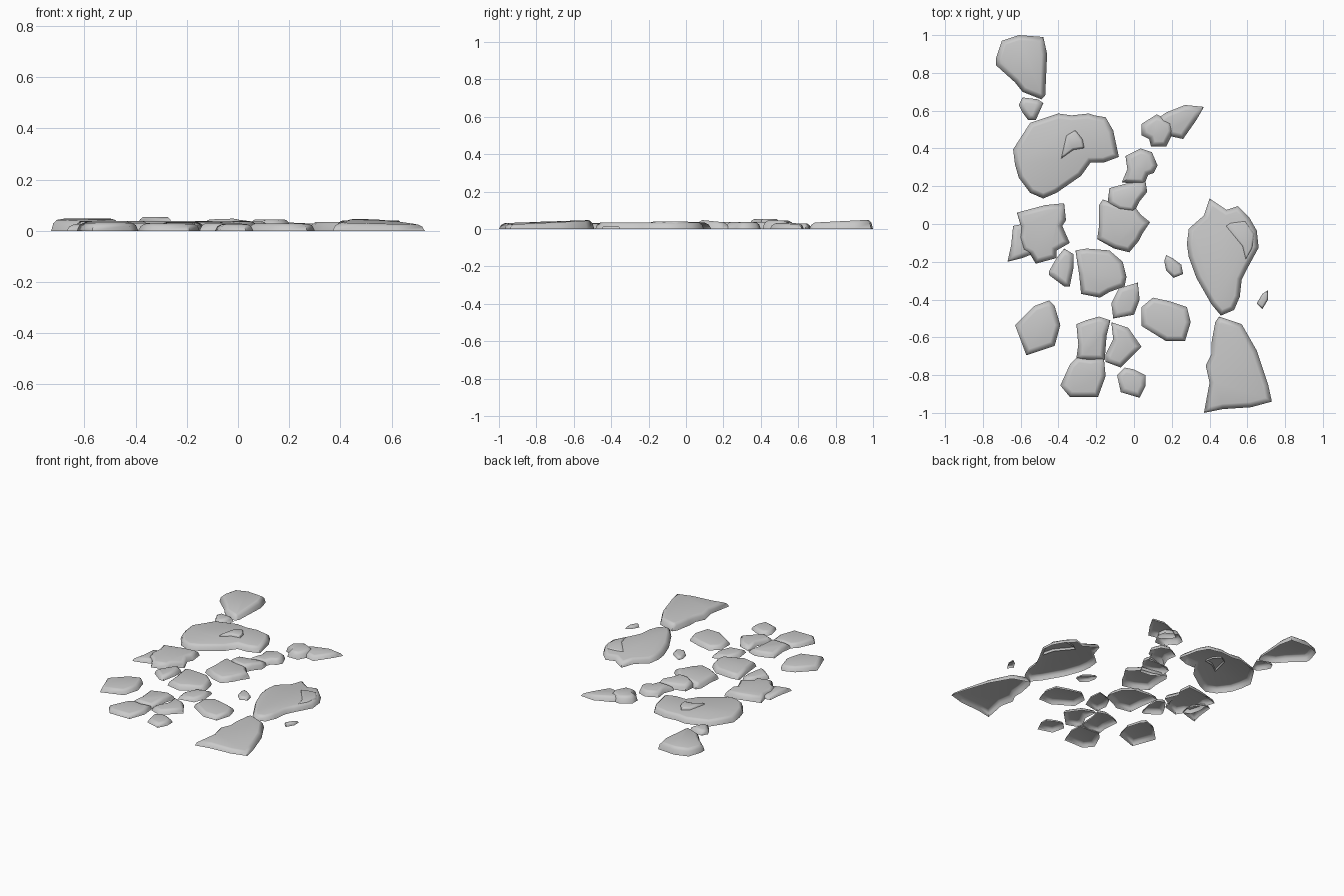
import bpy
import bmesh

cube = bpy.data.objects.get("Cube")
if cube:
    bpy.data.objects.remove(cube, do_unlink=True)

stone_grey = bpy.data.materials.new("stone_grey")
stone_grey.use_nodes = True
colour = (0.59, 0.59, 0.59, 1)
stone_grey.diffuse_color = colour
stone_grey.node_tree.nodes["Principled BSDF"].inputs["Base Color"].default_value = colour

CM = 0.01  # outlines are written in hundredths of a unit
stones = []


def stone(name, centre, height, outline, tilt=(0, 0), edge=0.016, base=0):
    """Hollow slab, open below: steep sides, rounded rim, optionally sloping top."""
    bm = bmesh.new()
    top = bm.faces.new([bm.verts.new((x * CM, y * CM, base)) for x, y in outline])
    top.normal_update()
    if top.normal.z < 0:
        top.normal_flip()
    for inset, share in ((edge * 0.5, 0.65), (edge * 0.8, 0.3), (edge * 0.4, 0.05)):
        bmesh.ops.inset_individual(bm, faces=[top], thickness=inset,
                                   depth=0, use_even_offset=True)
        for v in top.verts:
            v.co.z += (height - base) * share
    for v in bm.verts:
        v.co.z *= 1 + tilt[0] * v.co.x + tilt[1] * v.co.y
    mesh = bpy.data.meshes.new(name)
    bm.to_mesh(mesh)
    bm.free()
    mesh.materials.append(stone_grey)
    obj = bpy.data.objects.new(name, mesh)
    obj.location = (centre[0] * CM, centre[1] * CM, 0)
    bpy.context.collection.objects.link(obj)
    stones.append(obj)


# Back left slabs
stone("back_corner_slab", (-60, 84), 0.042,
      [(-10, 13), (-1, 16), (12, 15), (14, 6), (13, -16), (11, -18),
       (1, -14), (-3, -9), (-13, 0), (-13, 4)], tilt=(0, 1.2))
stone("back_corner_chip", (-55, 61), 0.03,
      [(-6, 2), (-4, 6), (4, 5), (7, 3), (3, -6), (-1, -6), (-4, -2)])
stone("large_left_slab", (-36, 36.5), 0.038,
      [(-28, 3), (-19, 17), (-4, 22), (3, 21), (12, 22), (15, 21), (21, 20),
       (25, 13), (28, -1), (20, -4), (13, -4), (8, -11), (-5, -20),
       (-12, -23), (-19, -20), (-25, -12), (-27, -5)])
stone("large_left_slab_cap", (-33, 42), 0.054,
      [(-6, -8), (-3, 5), (2, 8), (6, 3), (7, -2), (1, -3)],
      edge=0.008, base=0.025)

# Back right pair
stone("back_right_wedge", (25, 55), 0.03,
      [(-15, -1), (-8, 4), (2, 8), (12, 7), (8, 0), (1, -10), (-8, -8)],
      tilt=(-1.5, 0))
stone("back_right_chip", (12, 49), 0.044,
      [(-8, 4), (0, 9), (8, 5), (9, 0), (5, -8), (-3, -8), (-4, -4), (-8, -2)])

# Middle chain
stone("middle_back_stone", (3.5, 30), 0.036,
      [(-8, 6), (0, 10), (6, 8), (9, 1), (7, -3), (4, -4), (2, -9),
       (-10, -8), (-7, -1)])
stone("middle_link_stone", (-3, 15), 0.041,
      [(-10, 4), (1, 7), (9, 8), (10, 2), (6, -3), (3, -9), (-5, -8), (-11, -4)],
      tilt=(0, -2.5))
stone("middle_stone", (-6.5, -1), 0.037,
      [(-12, 11), (-10, 14), (-1, 11), (7, 10), (10, 6), (15, 2), (11, -4),
       (9, -8), (4, -14), (-4, -12), (-13, -7), (-12, 0)], tilt=(0, 0.5))

# Left group
stone("left_stone", (-49, -5), 0.038,
      [(-13, 11), (2, 15), (12, 16), (13, 7), (11, 4), (15, -5), (8, -9),
       (8, -13), (-3, -16), (-6, -11), (-10, -9), (-12, -2), (-11, 4)])
stone("left_sliver", (-62, -11), 0.026,
      [(-2, 10), (3, 11), (9, 3), (8, -5), (3, -7), (-5, -9), (-3, 0)])
stone("left_small_stone", (-38, -24), 0.03,
      [(-7, -1), (-3, 6), (1, 11), (6, 8), (6, 1), (4, -9), (1, -9), (-7, -3)])
stone("centre_stone", (-17, -26), 0.034,
      [(-14, 12), (-8, 13), (4, 12), (11, 6), (13, -2), (12, -7), (4, -10),
       (-1, -13), (-11, -11), (-12, -1)])
stone("centre_small_stone", (-4, -41), 0.026,
      [(-8, -1), (-4, 7), (6, 10), (7, 1), (4, -7), (-7, -9)])

# Front group
stone("front_right_stone", (17, -51), 0.028,
      [(-13, 7), (-7, 12), (2, 10), (11, 7), (13, -1), (10, -11), (0, -11),
       (-13, -3)])
stone("front_left_stone", (-51, -55.5), 0.032,
      [(-12, 2), (-2, 12), (6, 15), (9, 12), (12, 2), (9, -9), (-6, -14)])
stone("front_inner_stone", (-22.5, -61), 0.032,
      [(-8, 8), (-3, 10), (4, 12), (10, 10), (8, 2), (7, -11), (-4, -11),
       (-8, -10), (-7, -3)])
stone("front_outer_stone", (-27, -81.5), 0.028,
      [(-12, -4), (-7, 7), (-3, 11), (4, 10), (11, 11), (12, 1), (8, -10),
       (-7, -10)])
stone("front_middle_stone", (-6, -64), 0.03,
      [(-9, -5), (-5, 3), (-6, 12), (3, 9), (10, -1), (5, -6), (-1, -12),
       (-9, -9)])
stone("front_small_stone", (-2, -84), 0.026,
      [(-7, 4), (-3, 8), (2, 7), (8, 4), (8, -2), (5, -8), (-5, -5)])

# Pebbles
stone("inner_pebble", (21, -22.5), 0.02,
      [(-5, 3), (-4, 6), (0, 4), (4, 1), (5, -4), (0, -6), (-4, -2)], edge=0.01)
stone("outer_pebble", (68, -40), 0.016,
      [(-3, -2), (0, 3), (3, 5), (3, 0), (0, -5)], edge=0.006)

# Large right slabs
stone("large_right_slab", (47, -16.5), 0.035,
      [(-19, 6), (-18, 14), (-10, 21), (-7, 30), (2, 24), (8, 26), (14, 20),
       (18, 13), (19, 4), (13, -7), (10, -13), (9, -22), (6, -29), (-1, -32),
       (-6, -26), (-14, -12), (-18, -1)])
stone("large_right_slab_cap", (56, -9), 0.041,
      [(-8, 8), (-5, 10), (3, 11), (8, 4), (7, -4), (3, -11), (1, -3)],
      edge=0.008, base=0.02)
stone("front_corner_slab", (55, -77), 0.035,
      [(-10, 28), (2, 24), (10, 10), (16, -8), (18, -17), (7, -20), (-8, -21),
       (-18, -23), (-15, -7), (-17, 2), (-14, 8), (-14, 14), (-12, 25)],
      tilt=(-0.8, 1.1))

# Soft, worn shading across the rims
bpy.ops.object.select_all(action="DESELECT")
for obj in stones:
    obj.select_set(True)
bpy.context.view_layer.objects.active = stones[0]
bpy.ops.object.shade_smooth_by_angle(angle=1.1)
